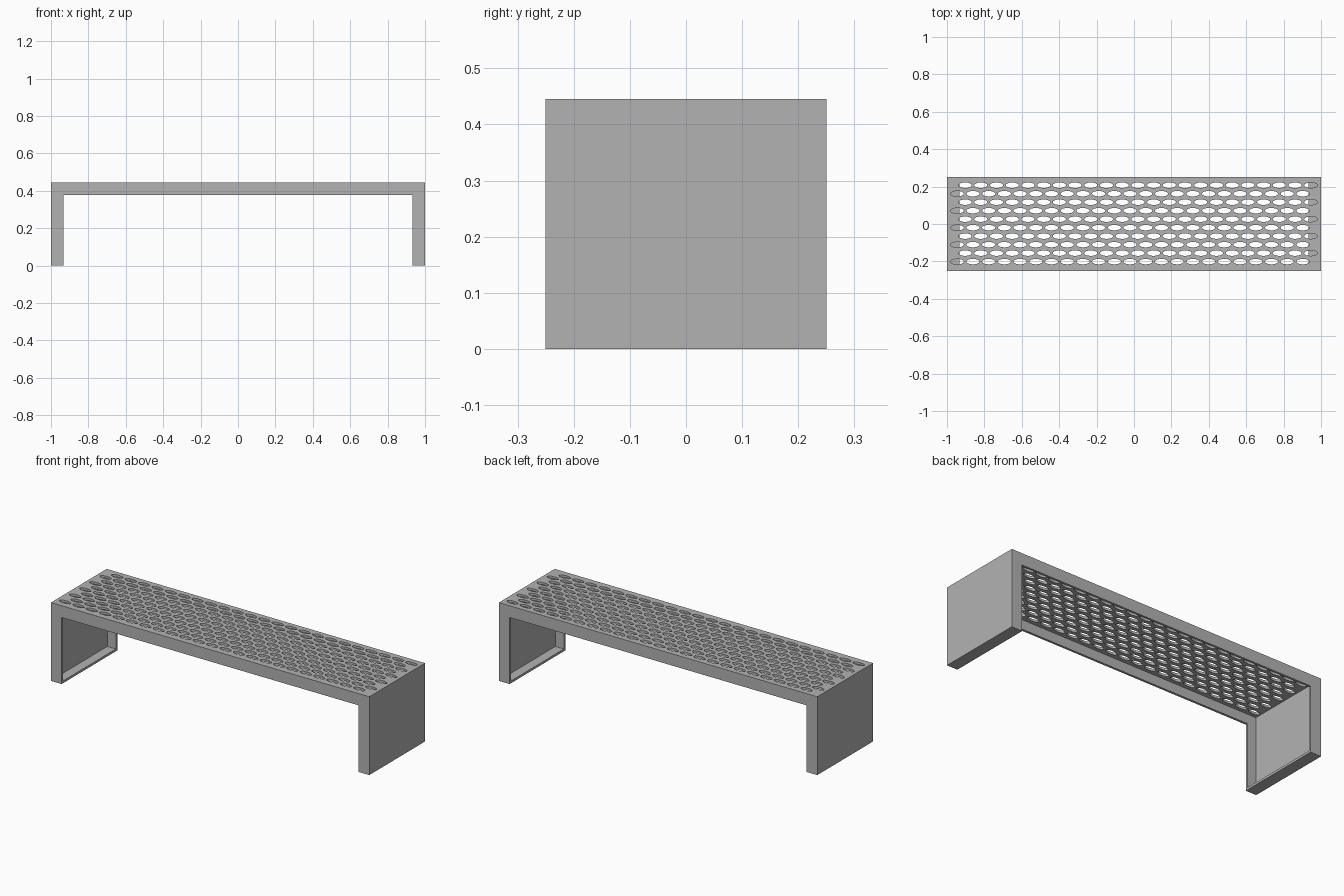
import bpy
import math

if "Cube" in bpy.data.objects:
    bpy.data.objects.remove(bpy.data.objects["Cube"])

LENGTH, DEPTH, HEIGHT = 2.0, 0.5, 0.445
RIM = 0.067      # width of the folded edges
SHEET = 0.013    # sheet thickness
ROWS, COLUMNS = 10, 23
PITCH_X, PITCH_Y = 0.084, 0.0454
HOLE_X, HOLE_Y = 0.0355, 0.0145

steel = bpy.data.materials.new("grey_steel")
steel.use_nodes = True
steel.diffuse_color = (0.45, 0.45, 0.45, 1)
steel.node_tree.nodes["Principled BSDF"].inputs["Base Color"].default_value = steel.diffuse_color


def plate(name, outlines, thickness, location, rotation=(0, 0, 0)):
    """Flat sheet: first outline is the edge, the rest are holes."""
    curve = bpy.data.curves.new(name, "CURVE")
    curve.dimensions = "2D"
    curve.fill_mode = "BOTH"
    curve.extrude = thickness / 2
    for points in outlines:
        spline = curve.splines.new("POLY")
        spline.points.add(len(points) - 1)
        for target, (x, y) in zip(spline.points, points):
            target.co = (x, y, 0, 1)
        spline.use_cyclic_u = True
    source = bpy.data.objects.new(name + "_outline", curve)
    bpy.context.collection.objects.link(source)
    bpy.context.view_layer.update()
    depsgraph = bpy.context.evaluated_depsgraph_get()
    mesh = bpy.data.meshes.new_from_object(source.evaluated_get(depsgraph))
    bpy.data.objects.remove(source)
    mesh.shade_flat()
    mesh.materials.clear()
    mesh.materials.append(steel)
    part = bpy.data.objects.new(name, mesh)
    part.location = location
    part.rotation_euler = rotation
    bpy.context.collection.objects.link(part)
    return part


def rectangle(width, height):
    w, h = width / 2, height / 2
    return [(-w, -h), (w, -h), (w, h), (-w, h)]


def ellipse(cx, cy, sides=16):
    angles = [2 * math.pi * i / sides for i in range(sides)]
    return [(cx + HOLE_X * math.cos(a), cy + HOLE_Y * math.sin(a)) for a in angles]


# Perforated seat with staggered rows of holes
holes = []
for row in range(ROWS):
    y = (row - (ROWS - 1) / 2) * PITCH_Y + 0.003
    shift = PITCH_X / 4 * (1 if row % 2 else -1)
    for column in range(COLUMNS):
        holes.append(ellipse((column - (COLUMNS - 1) / 2) * PITCH_X + shift, y))
plate("seat", [rectangle(LENGTH, DEPTH)] + holes, SHEET, (0, 0, HEIGHT - SHEET / 2))

# Folded front and back rims running down the legs
half, inner = LENGTH / 2, LENGTH / 2 - RIM
top, under = HEIGHT - SHEET, HEIGHT - RIM
arch = [(-half, 0), (-inner, 0), (-inner, under), (inner, under),
        (inner, 0), (half, 0), (half, top), (-half, top)]
for name, side in (("front_rim", -1), ("back_rim", 1)):
    plate(name, [arch], SHEET, (0, side * (DEPTH - SHEET) / 2, 0), (math.pi / 2, 0, 0))

# Side panels and the flanges they stand on
gap = DEPTH - 2 * SHEET
for name, side in (("left", 1), ("right", -1)):
    plate(name + "_side_panel", [rectangle(top, gap)], SHEET,
          (side * (half - SHEET / 2), 0, top / 2), (0, math.pi / 2, 0))
    plate(name + "_foot_flange", [rectangle(RIM - SHEET, gap)], SHEET,
          (side * (half - SHEET / 2 - RIM / 2), 0, SHEET / 2))
